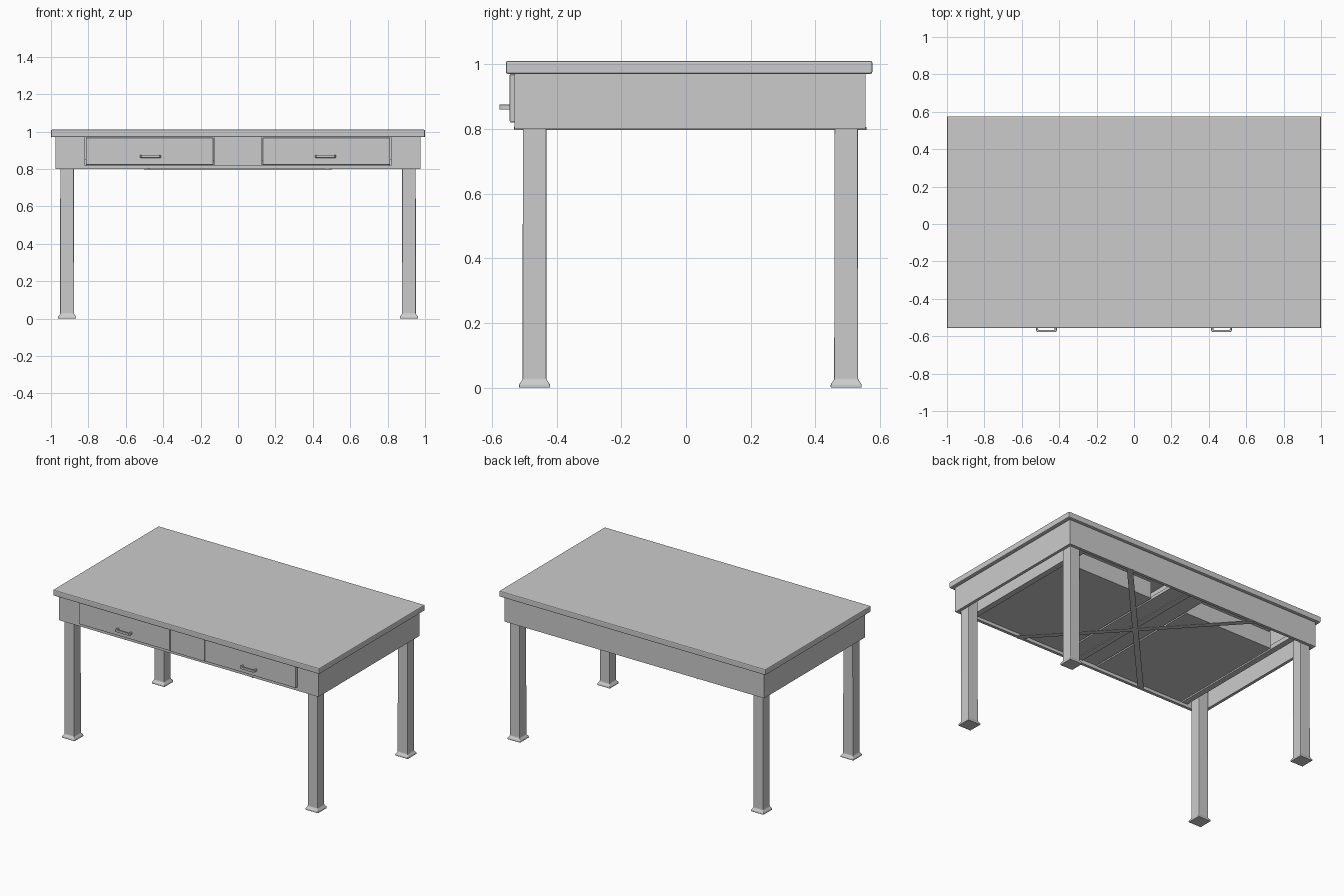
import bpy, bmesh
from mathutils import Vector

if "Cube" in bpy.data.objects:
    bpy.data.objects.remove(bpy.data.objects["Cube"])


def make_object(name, bm, bevel=0.0):
    bmesh.ops.recalc_face_normals(bm, faces=bm.faces)
    mesh = bpy.data.meshes.new(name)
    bm.to_mesh(mesh)
    bm.free()
    ob = bpy.data.objects.new(name, mesh)
    bpy.context.collection.objects.link(ob)
    if bevel:
        m = ob.modifiers.new("edge", 'BEVEL')
        m.width, m.segments = bevel, 2
    return ob


def box(name, x, y, z, bevel=0.0):
    """Box given by (min, max) on each axis."""
    bm = bmesh.new()
    bmesh.ops.create_cube(bm, size=1)
    for v in bm.verts:
        v.co = Vector([(r[0] + r[1]) / 2 + c * (r[1] - r[0])
                       for r, c in zip((x, y, z), v.co)])
    return make_object(name, bm, bevel)


def prism(name, outline, z0, z1, bevel=0.0):
    """Outline in x and y, extruded upward."""
    bm = bmesh.new()
    face = bm.faces.new([bm.verts.new((x, y, z0)) for x, y in outline])
    out = bmesh.ops.extrude_face_region(bm, geom=[face])
    for v in out["geom"]:
        if isinstance(v, bmesh.types.BMVert):
            v.co.z = z1
    return make_object(name, bm, bevel)


def leg(name, cx, cy):
    """Square post whose foot flares out to a thin pad."""
    rings = [(0.048, 0.0), (0.048, 0.010), (0.037, 0.026), (0.036, 0.97)]
    bm = bmesh.new()
    loops = [[bm.verts.new((cx + sx * h, cy + sy * h, z))
              for sx, sy in ((-1, -1), (1, -1), (1, 1), (-1, 1))]
             for h, z in rings]
    for a, b in zip(loops, loops[1:]):
        for i in range(4):
            j = (i + 1) % 4
            bm.faces.new((a[i], a[j], b[j], b[i]))
    bm.faces.new(loops[0])
    bm.faces.new(loops[-1])
    return make_object(name, bm, 0.003)


# Table top
box("table_top", (-1, 1), (-0.557, 0.576), (0.97, 1.01), 0.006)

# Apron: back, front rail and centre panel
box("back_apron", (-0.975, 0.975), (0.535, 0.555), (0.80, 0.97))
box("front_bottom_rail", (-0.975, 0.975), (-0.53, -0.51), (0.80, 0.82))
box("front_centre_panel", (-0.128, 0.128), (-0.543, -0.51), (0.82, 0.97))

for s, side in ((-1, "left"), (1, "right")):
    def span(a, b):
        return tuple(sorted((s * a, s * b)))

    # Side apron and front corner panel
    box(side + "_apron", span(0.955, 0.975), (-0.53, 0.555), (0.80, 0.97))
    box(side + "_corner_panel", span(0.818, 0.975), (-0.53, -0.51), (0.82, 0.97))

    # Legs
    leg(side + "_front_leg", s * 0.914, -0.468)
    leg(side + "_back_leg", s * 0.914, 0.495)

    # Drawer: front, floor, sides and back
    box(side + "_drawer_front", span(0.132, 0.814), (-0.545, -0.515),
        (0.822, 0.968), 0.003)
    box(side + "_drawer_floor", span(0.14, 0.805), (-0.515, 0.33), (0.825, 0.835))
    box(side + "_drawer_inner_wall", span(0.14, 0.155), (-0.515, 0.33), (0.835, 0.94))
    box(side + "_drawer_outer_wall", span(0.79, 0.805), (-0.515, 0.33), (0.835, 0.94))
    box(side + "_drawer_back", span(0.155, 0.79), (0.315, 0.33), (0.835, 0.94))

    # Runners that carry the drawer
    box(side + "_outer_runner", span(0.81, 0.85), (-0.51, 0.535), (0.82, 0.85))
    box(side + "_outer_guide", span(0.83, 0.85), (-0.51, 0.535), (0.85, 0.97))
    box(side + "_inner_runner", span(0.02, 0.13), (-0.51, 0.535), (0.825, 0.845))

    # Pull handle
    hx = s * 0.468
    outline = [(-0.055, -0.54), (-0.055, -0.571), (-0.049, -0.577), (0.049, -0.577),
               (0.055, -0.571), (0.055, -0.54), (0.044, -0.54), (0.044, -0.566),
               (-0.044, -0.566), (-0.044, -0.54)]
    prism(side + "_drawer_handle", [(hx + x, y) for x, y in outline],
          0.860, 0.875, 0.002)

    # Crossed brace strap under the frame
    a, b = Vector((s * 0.49, -0.52)), Vector((-s * 0.49, 0.545))
    d = (b - a).normalized()
    n = Vector((-d.y, d.x)) * 0.018
    z = 0.797 if s > 0 else 0.801
    prism(side + "_brace_strap", [a + n, a - n, b - n, b + n], z, z + 0.004)

# Centre divider between the drawers
box("centre_divider", (-0.02, 0.02), (-0.51, 0.535), (0.82, 0.97))
